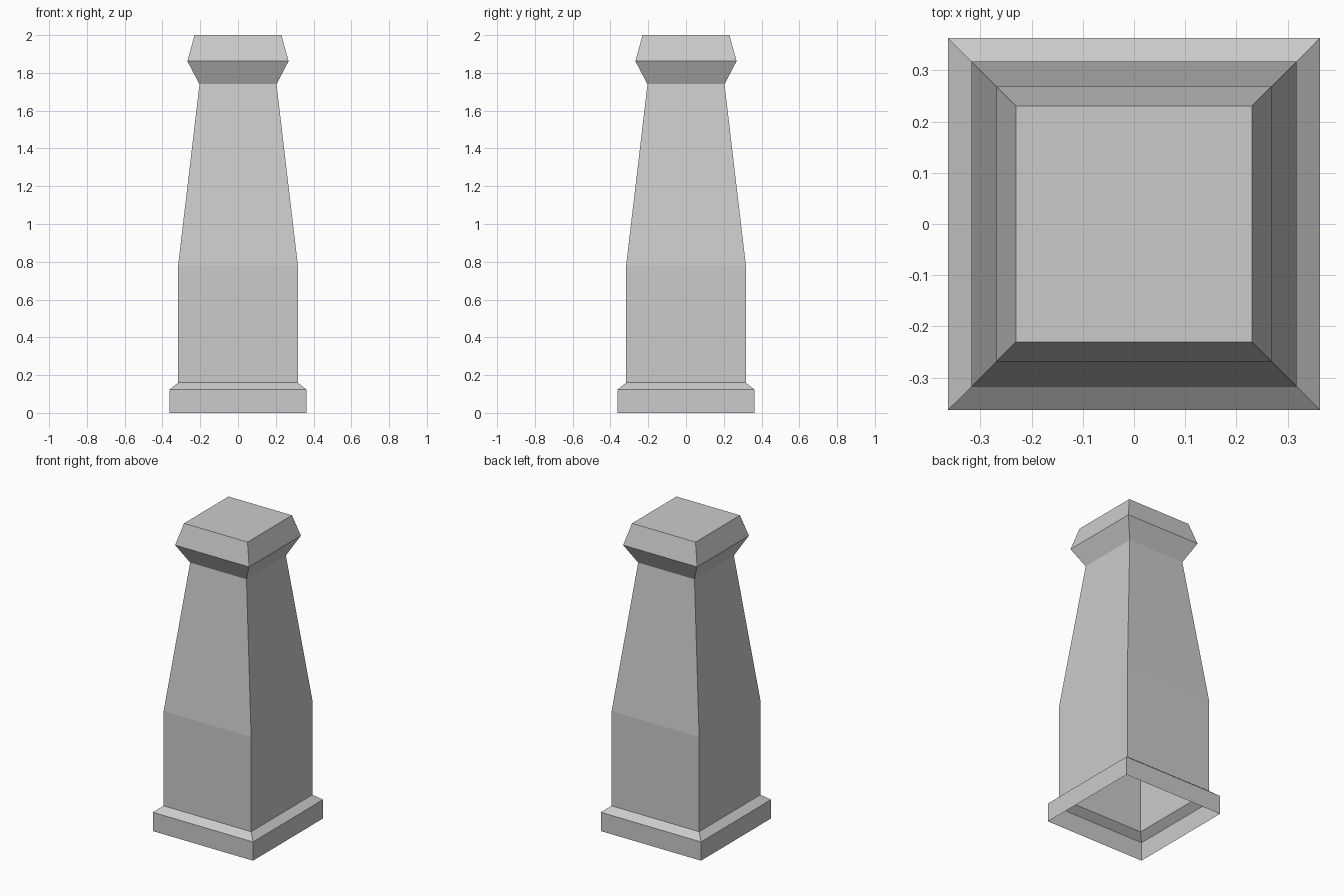
import bpy
import bmesh

# Remove the default cube
cube = bpy.data.objects.get("Cube")
if cube:
    bpy.data.objects.remove(cube, do_unlink=True)

# Plain grey stone
stone = bpy.data.materials.new("grey_stone")
stone.use_nodes = True
grey = (0.6, 0.6, 0.6, 1.0)
stone.diffuse_color = grey
stone.node_tree.nodes["Principled BSDF"].inputs["Base Color"].default_value = grey

# Profile from the ground up: (half width, height)
PROFILE = [
    (0.363, 0.0), (0.363, 0.123),   # plinth
    (0.317, 0.16), (0.317, 0.78),   # chamfer and straight shaft
    (0.204, 1.74),                  # tapered shaft
    (0.268, 1.862), (0.23, 2.0),    # flared cap
]
CORNERS = [(-1, -1), (1, -1), (1, 1), (-1, 1)]


def loft_square(name, profile, material):
    """Skin square rings into a shell, closed on top and open underneath."""
    bm = bmesh.new()
    rings = [[bm.verts.new((sx * half, sy * half, z)) for sx, sy in CORNERS]
             for half, z in profile]
    for low, high in zip(rings, rings[1:]):
        for i in range(4):
            j = (i + 1) % 4
            bm.faces.new((low[i], low[j], high[j], high[i]))
    bm.faces.new(rings[-1])
    mesh = bpy.data.meshes.new(name)
    bm.to_mesh(mesh)
    bm.free()
    mesh.materials.append(material)
    obj = bpy.data.objects.new(name, mesh)
    bpy.context.collection.objects.link(obj)
    return obj


# Hollow square pillar
loft_square("pillar", PROFILE, stone)
